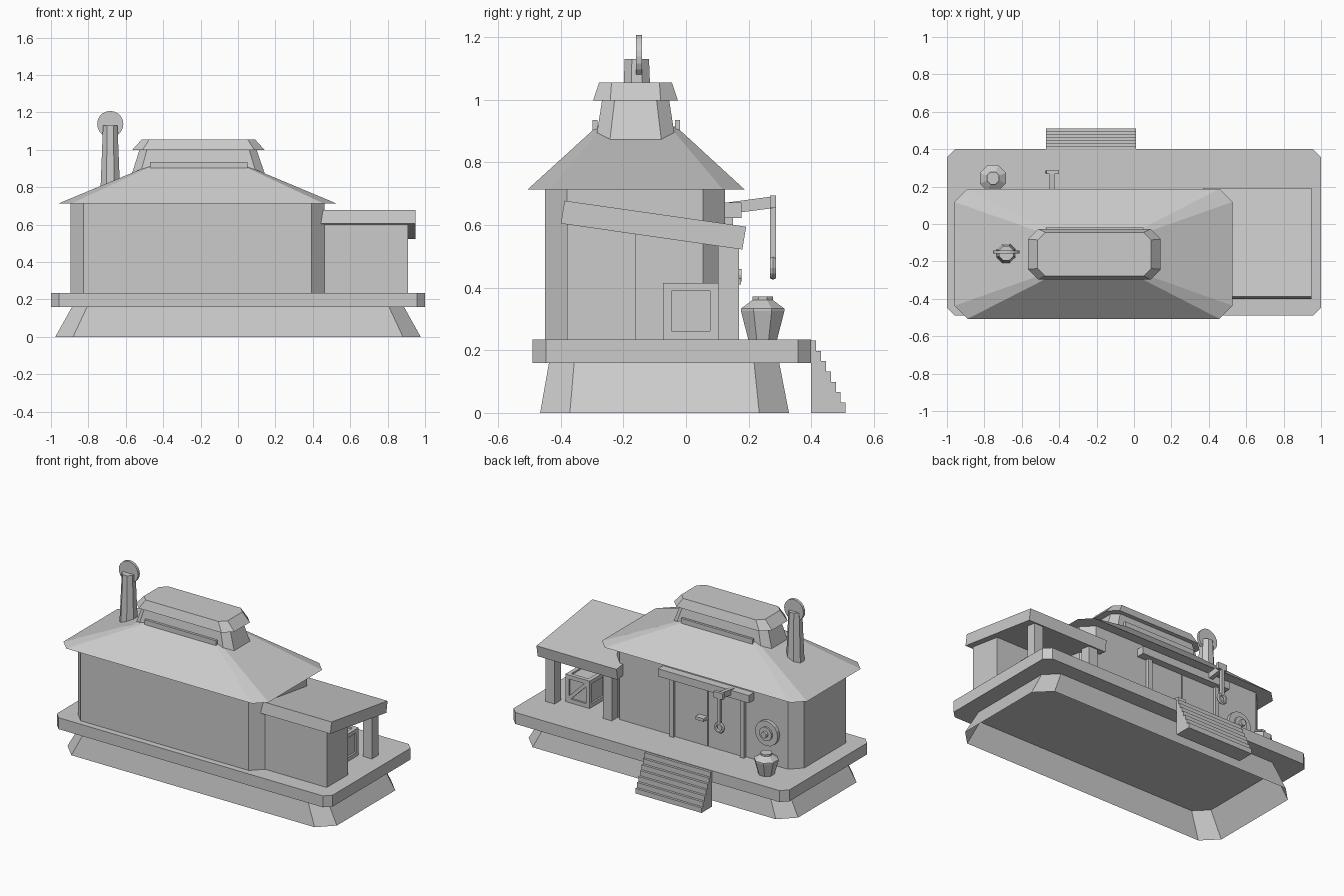
import bpy, bmesh, math
from mathutils import Matrix, Vector

cube = bpy.data.objects.get("Cube")
if cube:
    bpy.data.objects.remove(cube, do_unlink=True)

grey = bpy.data.materials.new("plain grey")
grey.use_nodes = True
COLOUR = (0.6, 0.6, 0.6, 1)
grey.diffuse_color = COLOUR
grey.node_tree.nodes["Principled BSDF"].inputs["Base Color"].default_value = COLOUR


def finish(name, bm):
    bmesh.ops.recalc_face_normals(bm, faces=bm.faces)
    mesh = bpy.data.meshes.new(name)
    bm.to_mesh(mesh)
    bm.free()
    mesh.materials.append(grey)
    obj = bpy.data.objects.new(name, mesh)
    bpy.context.scene.collection.objects.link(obj)
    return obj


def loft(name, rings, bottom=True):
    """Skin a stack of equal-length point rings and cap the ends."""
    bm = bmesh.new()
    loops = [[bm.verts.new(p) for p in ring] for ring in rings]
    n = len(loops[0])
    for a, b in zip(loops, loops[1:]):
        for i in range(n):
            j = (i + 1) % n
            bm.faces.new((a[i], a[j], b[j], b[i]))
    bm.faces.new(loops[-1])
    if bottom:
        bm.faces.new(loops[0][::-1])
    return finish(name, bm)


def octagon(x0, x1, y0, y1, z, c):
    """Rectangle with cut corners."""
    return [(x0 + c, y0, z), (x1 - c, y0, z), (x1, y0 + c, z), (x1, y1 - c, z),
            (x1 - c, y1, z), (x0 + c, y1, z), (x0, y1 - c, z), (x0, y0 + c, z)]


def box(name, x0, x1, y0, y1, z0, z1):
    return loft(name, [[(x0, y0, z), (x1, y0, z), (x1, y1, z), (x0, y1, z)] for z in (z0, z1)])


def side_prism(name, profile, x0, x1):
    """Extrude a (y, z) profile along x."""
    return loft(name, [[(x, y, z) for y, z in profile] for x in (x0, x1)])


def turned(name, x, y, profile, sides):
    """Upright lathe of (radius, z) points."""
    angles = [2 * math.pi * (i + 0.5) / sides for i in range(sides)]
    return loft(name, [[(x + r * math.cos(a), y + r * math.sin(a), z) for a in angles]
                       for r, z in profile])


def disc(name, x, y, z, radius, depth, sides=16):
    """Round plate facing along y."""
    bm = bmesh.new()
    place = Matrix.Translation((x, y, z)) @ Matrix.Rotation(math.pi / 2, 4, 'X')
    bmesh.ops.create_cone(bm, cap_ends=True, segments=sides, radius1=radius,
                          radius2=radius, depth=depth, matrix=place)
    return finish(name, bm)


# Hollow sloped footing and platform
loft("footing", [octagon(-0.977, 0.977, -0.466, 0.329, 0, 0.095),
                 octagon(-0.885, 0.885, -0.437, 0.297, 0.165, 0.08)], bottom=False)
loft("platform", [octagon(-1, 1, -0.49, 0.40, z, 0.042) for z in (0.16, 0.235)])

# Stairs at the back
STEPS, RISE, RUN = 7, 0.033, 0.0157
stairs = [(0.40, 0)]
for i in range(STEPS):
    y = 0.40 + RUN * (STEPS - i)
    stairs += [(y, RISE * i), (y, RISE * (i + 1))]
stairs.append((0.40, RISE * STEPS))
side_prism("stairs", stairs, -0.47, 0.01)

# House body and hipped roof
loft("house_body", [octagon(-0.896, 0.463, -0.45, 0.125, z, 0.07) for z in (0.235, 0.725)])
loft("house_roof", [octagon(-0.96, 0.527, -0.507, 0.188, 0.713, 0.07),
                    octagon(-0.475, 0.045, -0.285, -0.032, 0.915, 0.02)])
for side, y in (("front", -0.29), ("back", -0.027)):
    box("roof_lip_" + side, -0.47, 0.05, y - 0.008, y + 0.008, 0.90, 0.935)

# Raised roof lantern
loft("lantern_body", [octagon(-0.567, 0.143, -0.288, -0.034, 0.873, 0.045),
                      octagon(-0.527, 0.10, -0.268, -0.054, 1.0, 0.04)])
loft("lantern_cap", [octagon(-0.567, 0.143, -0.297, -0.026, 0.998, 0.055),
                     octagon(-0.515, 0.092, -0.278, -0.045, 1.055, 0.04)])

# Chimney with round cowl
turned("chimney", -0.683, -0.157, [(0.056, 0.80), (0.042, 1.13)], 8)
disc("chimney_cowl", -0.683, -0.15, 1.138, 0.07, 0.018, 20)

# Side porch
side_prism("porch_roof", [(-0.40, 0.605), (0.18, 0.522), (0.192, 0.595), (-0.388, 0.678)], 0.37, 0.95)
side_prism("porch_store", [(-0.38, 0.235), (-0.16, 0.235), (-0.16, 0.58), (-0.38, 0.61)], 0.45, 0.91)
for label, x in (("inner", 0.42), ("outer", 0.835)):
    box("porch_post_" + label, x, x + 0.065, 0.102, 0.169, 0.235, 0.545)

# Crate with corner battens and diagonal braces
CX, CY, CZ, H = 0.715, 0.015, 0.325, 0.088
box("crate", CX - H + 0.012, CX + H - 0.012, CY - H + 0.012, CY + H - 0.012, 0.235, 0.405)
B = 0.026
for i, (sx, sy) in enumerate(((-1, -1), (-1, 1), (1, -1), (1, 1))):
    x, y = CX + sx * (H - B / 2), CY + sy * (H - B / 2)
    box(f"crate_corner_{i}", x - B / 2, x + B / 2, y - B / 2, y + B / 2, 0.235, 0.415)
for level, z in (("low", 0.235), ("high", 0.415 - B)):
    for s in (-1, 1):
        m = s * (H - B / 2)
        box(f"crate_rail_x_{level}_{s}", CX - H, CX + H, CY + m - B / 2, CY + m + B / 2, z, z + B)
        box(f"crate_rail_y_{level}_{s}", CX + m - B / 2, CX + m + B / 2, CY - H, CY + H, z, z + B)
brace = box("crate_brace", -0.105, 0.105, -0.006, 0.006, -0.011, 0.011)
brace.matrix_world = Matrix.Translation((CX, CY + H - 0.006, CZ)) @ Matrix.Rotation(math.pi / 4, 4, 'Y')

# Double door under a beam
DOOR_L, DOOR_R = 0.0, -0.51
for label, x0, x1 in (("left", -0.25, -0.01), ("right", -0.50, -0.258)):
    box("door_leaf_" + label, x0, x1, 0.12, 0.133, 0.235, 0.62)
for label, x in (("left", DOOR_L), ("right", DOOR_R)):
    box("door_jamb_" + label, x - 0.014, x + 0.014, 0.12, 0.15, 0.235, 0.63)
box("door_beam", -0.58, 0.08, 0.12, 0.178, 0.622, 0.672)
box("door_handle", -0.25, -0.19, 0.13, 0.175, 0.41, 0.43)

# Hanging bracket with rod and ring
side_prism("bracket_arm", [(0.13, 0.635), (0.285, 0.655), (0.28, 0.692), (0.13, 0.672)], -0.452, -0.424)
box("bracket_head", -0.468, -0.402, 0.268, 0.288, 0.655, 0.695)
box("hanging_rod", -0.447, -0.429, 0.268, 0.288, 0.485, 0.665)
bpy.ops.mesh.primitive_torus_add(major_segments=12, minor_segments=6, major_radius=0.027,
                                 minor_radius=0.011, location=(-0.438, 0.278, 0.463),
                                 rotation=(math.pi / 2, 0, 0))
ring = bpy.context.object
ring.name = "hanging_ring"
ring.data.materials.append(grey)

# Round wall shield
for label, radius, depth in (("rim", 0.082, 0.03), ("step", 0.045, 0.045), ("boss", 0.02, 0.07)):
    disc("wall_shield_" + label, -0.686, 0.125 + depth / 4, 0.44, radius, depth)

# Faceted pot
turned("pot", -0.754, 0.245, [(0.05, 0.235), (0.075, 0.325), (0.075, 0.333), (0.036, 0.36),
                              (0.036, 0.372)], 8)
